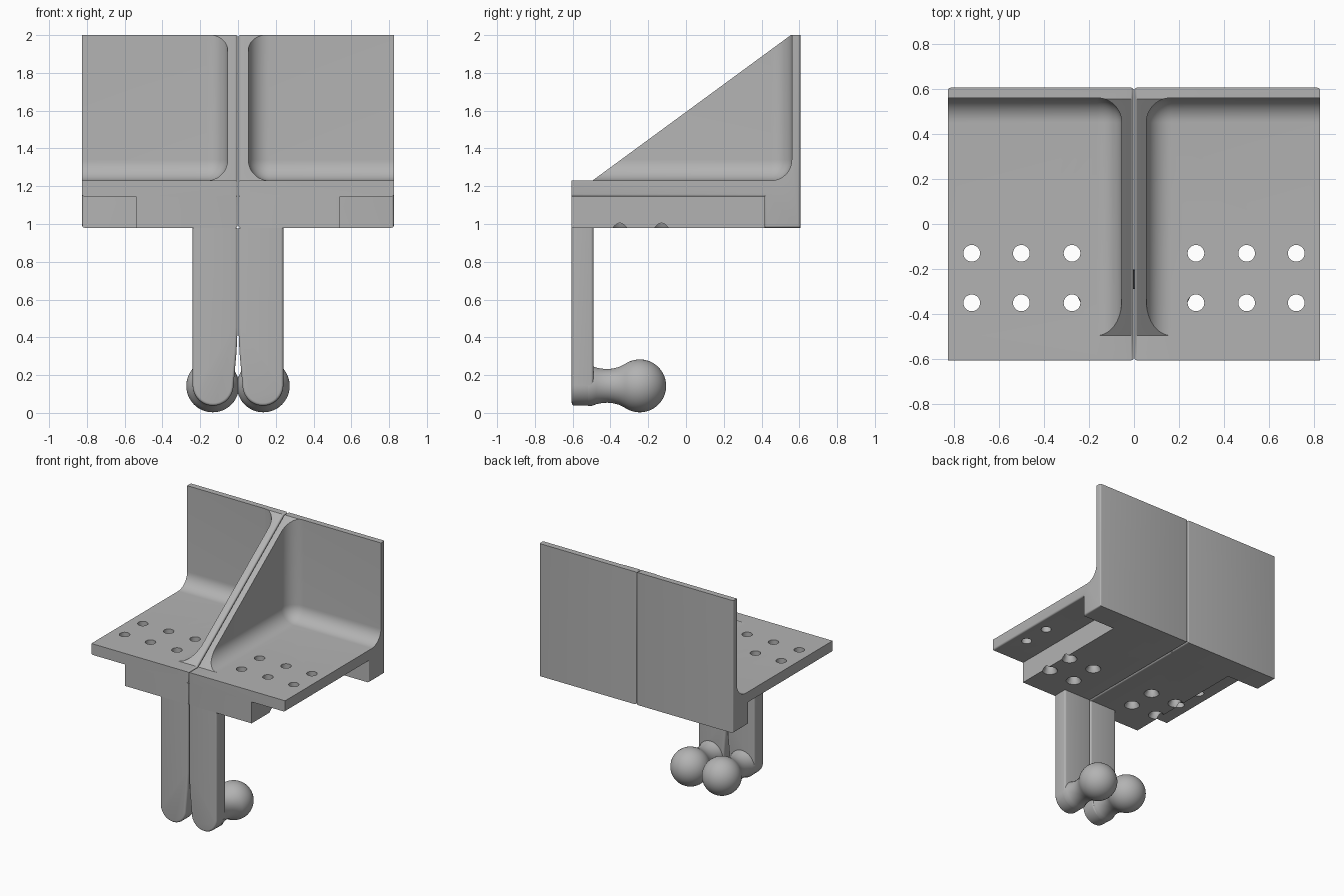
import bpy, bmesh, math
from mathutils import Vector

if "Cube" in bpy.data.objects:
    bpy.data.objects.remove(bpy.data.objects["Cube"])

grey = bpy.data.materials.new("plain grey")
grey.use_nodes = True
colour = (0.45, 0.45, 0.45, 1)
grey.diffuse_color = colour
grey.node_tree.nodes["Principled BSDF"].inputs["Base Color"].default_value = colour


def prism(points, offset):
    """Solid made by sweeping a flat outline along an offset."""
    bm = bmesh.new()
    face = bm.faces.new([bm.verts.new(p) for p in points])
    new = bmesh.ops.extrude_face_region(bm, geom=[face])["geom"]
    bmesh.ops.translate(bm, vec=offset,
                        verts=[v for v in new if isinstance(v, bmesh.types.BMVert)])
    bmesh.ops.recalc_face_normals(bm, faces=bm.faces)
    return bm


def block(x0, x1, y0, y1, z0, z1):
    return prism([(x0, y0, z0), (x1, y0, z0), (x1, y1, z0), (x0, y1, z0)], (0, 0, z1 - z0))


def lathe(profile, axis, centre, steps=48):
    """Spin (radius, height) pairs about the y or z axis."""
    bm = bmesh.new()
    cx, cy, cz = centre
    if axis == "Y":
        verts = [bm.verts.new((cx + r, h, cz)) for r, h in profile]
    else:
        verts = [bm.verts.new((cx + r, cy, h)) for r, h in profile]
    edges = [bm.edges.new(pair) for pair in zip(verts, verts[1:])]
    direction = (0, 1, 0) if axis == "Y" else (0, 0, 1)
    bmesh.ops.spin(bm, geom=verts + edges, cent=centre, axis=direction,
                   angle=math.tau, steps=steps)
    bmesh.ops.remove_doubles(bm, verts=bm.verts, dist=1e-5)
    bmesh.ops.recalc_face_normals(bm, faces=bm.faces)
    return bm


def round_edges(bm, rule, width, segments=4):
    edges = [e for e in bm.edges if rule(*[v.co for v in e.verts])]
    bmesh.ops.bevel(bm, geom=edges, offset=width, segments=segments,
                    profile=0.5, affect="EDGES")


def add(name, bm):
    mesh = bpy.data.meshes.new(name)
    bm.to_mesh(mesh)
    bm.free()
    obj = bpy.data.objects.new(name, mesh)
    bpy.context.collection.objects.link(obj)
    mesh.materials.append(grey)
    return obj


def finish(obj, cutters=()):
    """Cut, mirror to the other half, and smooth the rounded faces."""
    for cutter in cutters:
        mod = obj.modifiers.new("cut", "BOOLEAN")
        mod.operation, mod.solver, mod.object = "DIFFERENCE", "EXACT", cutter
    obj.modifiers.new("mirror", "MIRROR").use_mirror_merge = False
    bpy.ops.object.select_all(action="DESELECT")
    bpy.context.view_layer.objects.active = obj
    obj.select_set(True)
    for mod in list(obj.modifiers):
        bpy.ops.object.modifier_apply(modifier=mod.name)
    bpy.ops.object.shade_smooth_by_angle(angle=math.radians(32))


def near(a, b, axis, value):
    return abs(a[axis] - value) < 1e-4 and abs(b[axis] - value) < 1e-4


WIDTH, FRONT, BACK = 0.825, -0.605, 0.605
LOW, UNDER, SHELF, TOP = 0.98, 1.145, 1.23, 2.0
INNER = 0.002

# Rounded pocket between wall, shelf and web
corner = Vector((0.055, 0.56, SHELF))
bm = block(corner.x, 1.5, -1.5, corner.y, corner.z, 3)
round_edges(bm, lambda a, b: min((a - corner).length, (b - corner).length) < 1e-4, 0.11, 12)
pocket = add("pocket_cutter", bm)

# Countersunk screw holes
holes = []
for x in (0.275, 0.5, 0.72):
    for y in (-0.35, -0.13):
        bm = lathe([(0, 0.95), (0.055, 0.95), (0.055, LOW), (0.037, LOW + 0.03),
                    (0.037, 1.3), (0, 1.3)], "Z", (x, y, 0), 32)
        holes.append(add("hole_cutter", bm))

# Shelf, back wall and sloping web
side = [(FRONT, UNDER), (FRONT, SHELF), (-0.495, SHELF), (0.555, TOP),
        (BACK, TOP), (BACK, LOW), (0.415, LOW), (0.415, UNDER)]
bm = prism([(INNER, y, z) for y, z in side], (WIDTH - INNER, 0, 0))


def bracket_edge(a, b):
    outer = near(a, b, 0, WIDTH)
    lower_or_back = near(a, b, 1, BACK) or max(a.z, b.z) < SHELF - 0.01
    return near(a, b, 0, INNER) or (outer and lower_or_back)


round_edges(bm, bracket_edge, 0.012)
finish(add("angle_bracket", bm), [pocket] + holes)

# Thick block under the shelf
bm = block(INNER, 0.54, FRONT, 0.415, LOW, UNDER)
round_edges(bm, lambda a, b: near(a, b, 0, INNER)
            and (near(a, b, 1, FRONT) or near(a, b, 2, LOW)), 0.012)
finish(add("lower_block", bm), holes[:4])

# Hanging legs with round ends
cx, cz, radius = 0.132, 0.146, 0.108
outline = [(INNER, LOW), (INNER, 0.45), (0.008, 0.32)]
for i in range(25):
    a = math.pi + math.pi * i / 24
    outline.append((cx + radius * math.cos(a), cz + radius * math.sin(a)))
outline.append((cx + radius, LOW))
bm = prism([(x, FRONT, z) for x, z in outline], (0, 0.115, 0))
round_edges(bm, lambda a, b: (near(a, b, 1, FRONT) or near(a, b, 1, FRONT + 0.115))
            and not near(a, b, 2, LOW), 0.014)
finish(add("leg", bm))

# Ball ends on flared necks
ball, by = 0.14, -0.245
profile = [(0, -0.52), (0.106, -0.52), (0.106, -0.5), (0.097, -0.475), (0.091, -0.445),
           (0.089, -0.415), (0.092, -0.385), (0.1, -0.355)]
for i in range(21):
    a = 0.96 + (math.pi - 0.96) * i / 20
    profile.append((ball * math.sin(a) if i < 20 else 0, by - ball * math.cos(a)))
finish(add("ball_end", lathe(profile, "Y", (0.134, 0, 0.143))))

for cutter in [pocket] + holes:
    bpy.data.objects.remove(cutter)
